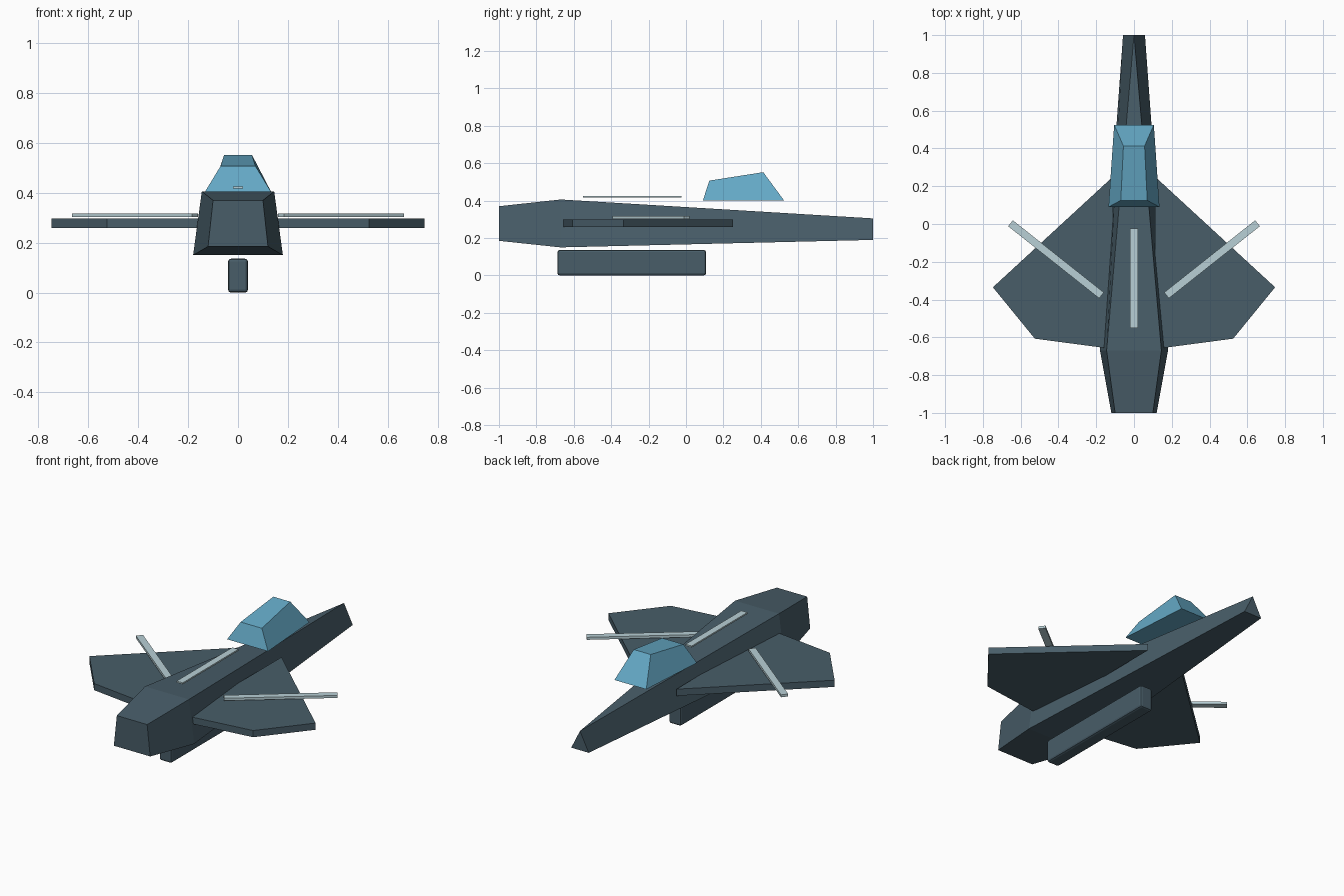
import bpy, bmesh, math

if "Cube" in bpy.data.objects:
    bpy.data.objects.remove(bpy.data.objects["Cube"])


def material(name, rgb):
    m = bpy.data.materials.new(name)
    m.diffuse_color = (*rgb, 1)
    m.use_nodes = True
    m.node_tree.nodes["Principled BSDF"].inputs["Base Color"].default_value = m.diffuse_color
    return m


HULL = material("slate", (0.065, 0.11, 0.14))
GLASS = material("canopy_blue", (0.13, 0.40, 0.57))
PALE = material("pale_trim", (0.48, 0.63, 0.67))


def loft(name, loops, mat, mirror=False):
    """Closed flat-faced solid skinned through loops of equal point count."""
    bm = bmesh.new()
    rings = [[bm.verts.new(p) for p in loop] for loop in loops]
    n = len(rings[0])
    for a, b in zip(rings, rings[1:]):
        for i in range(n):
            j = (i + 1) % n
            bm.faces.new((a[i], a[j], b[j], b[i]))
    bm.faces.new(rings[0])
    bm.faces.new(rings[-1])
    bmesh.ops.remove_doubles(bm, verts=bm.verts, dist=1e-4)
    bmesh.ops.recalc_face_normals(bm, faces=bm.faces)
    me = bpy.data.meshes.new(name)
    bm.to_mesh(me)
    bm.free()
    me.materials.append(mat)
    ob = bpy.data.objects.new(name, me)
    bpy.context.collection.objects.link(ob)
    if mirror:
        ob.modifiers.new("mirror", 'MIRROR').use_mirror_merge = False
    return ob


def plate(name, outline, z0, z1, mat, mirror=False):
    return loft(name, [[(x, y, z) for x, y in outline] for z in (z0, z1)],
                mat, mirror)


def rect(x, y0, y1):
    return [(-x, y0), (x, y0), (x, y1), (-x, y1)]


def bar(p, q, width):
    """Outline of a straight strip from p to q."""
    dx, dy = q[0] - p[0], q[1] - p[1]
    s = width / 2 / math.hypot(dx, dy)
    nx, ny = -dy * s, dx * s
    return [(p[0] + nx, p[1] + ny), (p[0] - nx, p[1] - ny),
            (q[0] - nx, q[1] - ny), (q[0] + nx, q[1] + ny)]


# Fuselage: y, half width at bottom and top, bottom and top height
sections = [(-1.0, 0.12, 0.10, 0.185, 0.37),
            (-0.67, 0.18, 0.145, 0.15, 0.406),
            (1.0, 0.058, 0.0, 0.19, 0.305)]
loft("fuselage", [[(-b, y, z0), (b, y, z0), (t, y, z1), (-t, y, z1)]
                  for y, b, t, z0, z1 in sections], HULL)

# Wings
plate("wings", [(0.112, 0.25), (0.747, -0.335), (0.525, -0.607), (0.11, -0.662)],
      0.258, 0.298, HULL, mirror=True)

# Canopy floating above the hull
loft("canopy", [
    [(-0.135, 0.09, 0.40), (0.135, 0.09, 0.40), (0.105, 0.525, 0.40), (-0.105, 0.525, 0.40)],
    [(-0.07, 0.125, 0.507), (0.07, 0.125, 0.507), (0.056, 0.413, 0.552), (-0.056, 0.413, 0.552)],
], GLASS)

# Belly pod
pod = plate("belly_pod", rect(0.04, -0.687, 0.107), 0.0, 0.136, HULL)
bev = pod.modifiers.new("bevel", 'BEVEL')
bev.width, bev.segments = 0.012, 2

# Pale strips on the spine and above the wings
plate("spine_strip", rect(0.02, -0.55, -0.025), 0.417, 0.426, PALE)
plate("wing_strips", bar((0.172, -0.378), (0.654, 0.004), 0.04),
      0.303, 0.318, PALE, mirror=True)
